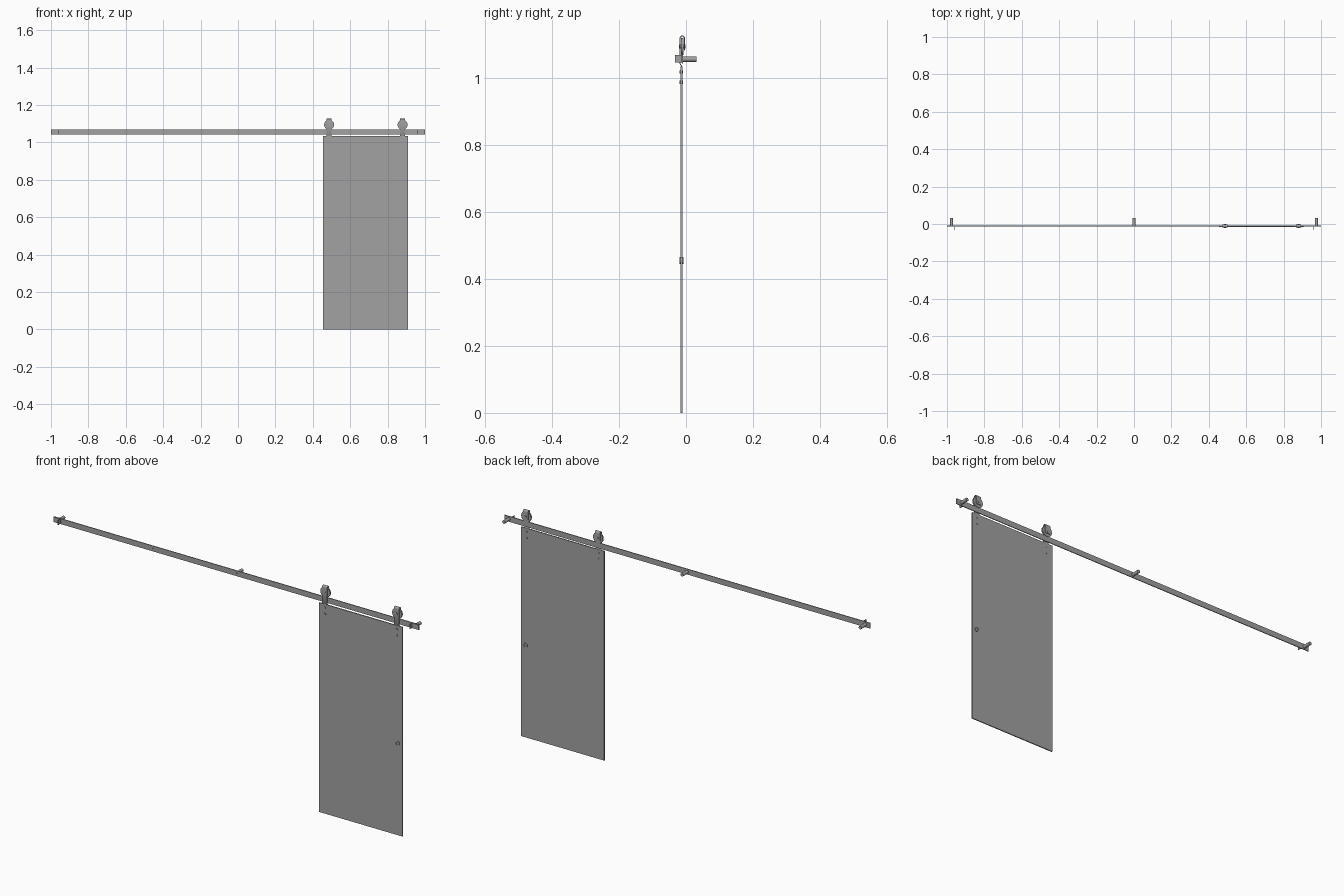
import bpy, bmesh, math
from mathutils import Matrix, Vector

cube = bpy.data.objects.get("Cube")
if cube:
    bpy.data.objects.remove(cube, do_unlink=True)

# One brushed grey finish for everything
grey = bpy.data.materials.new("brushed_grey")
grey.use_nodes = True
colour = (0.36, 0.36, 0.36, 1)
grey.diffuse_color = colour
grey.node_tree.nodes["Principled BSDF"].inputs["Base Color"].default_value = colour


def finish(name, bm, smooth=False):
    bmesh.ops.recalc_face_normals(bm, faces=bm.faces[:])
    mesh = bpy.data.meshes.new(name)
    bm.to_mesh(mesh)
    bm.free()
    mesh.materials.append(grey)
    ob = bpy.data.objects.new(name, mesh)
    bpy.context.collection.objects.link(ob)
    if smooth:
        bpy.ops.object.select_all(action='DESELECT')
        ob.select_set(True)
        bpy.context.view_layer.objects.active = ob
        bpy.ops.object.shade_smooth_by_angle(angle=math.radians(35))
    return ob


def box(name, x, y, z):
    """Box from (min, max) ranges."""
    bm = bmesh.new()
    bmesh.ops.create_cube(bm, size=1)
    for v in bm.verts:
        v.co = [lo + (c + 0.5) * (hi - lo) for c, (lo, hi) in zip(v.co, (x, y, z))]
    return finish(name, bm)


def turned(name, x, z, profile, steps=32):
    """Closed turned part about the y axis; profile is (radius, y) pairs."""
    bm = bmesh.new()
    rings = []
    for i in range(steps):
        a = math.tau * i / steps
        rings.append([bm.verts.new((x + r * math.cos(a), y, z + r * math.sin(a)))
                      for r, y in profile])
    n = len(profile)
    for i in range(steps):
        a, b = rings[i], rings[(i + 1) % steps]
        for j in range(n):
            k = (j + 1) % n
            bm.faces.new((a[j], a[k], b[k], b[j]))
    bmesh.ops.remove_doubles(bm, verts=bm.verts[:], dist=1e-6)
    return finish(name, bm, True)


def rod(name, x, z, radius, y0, y1, steps=24):
    return turned(name, x, z, [(0, y0), (radius, y0), (radius, y1), (0, y1)], steps)


def strap(name, x, path, width, thick):
    """Flat bar following a (y, z) path."""
    bm = bmesh.new()
    pts = [Vector(p) for p in path]
    rows = []
    for i, p in enumerate(pts):
        d = (pts[min(i + 1, len(pts) - 1)] - pts[max(i - 1, 0)]).normalized()
        side = Vector((-d.y, d.x)) * thick / 2
        corners = [(s, p + side * t) for s, t in ((-1, -1), (1, -1), (1, 1), (-1, 1))]
        rows.append([bm.verts.new((x + s * width / 2, q.x, q.y)) for s, q in corners])
    for a, b in zip(rows, rows[1:]):
        for j in range(4):
            k = (j + 1) % 4
            bm.faces.new((a[j], a[k], b[k], b[j]))
    bm.faces.new(rows[0])
    bm.faces.new(rows[-1])
    return finish(name, bm, True)


# Door panel and track
door_x = (0.455, 0.91)
box("door_panel", door_x, (-0.016, -0.011), (0, 1.035))
box("rail", (-1, 1), (-0.0125, -0.0085), (1.043, 1.07))

# Wall spacers with bolt heads on the rail
for x, label in ((-0.975, "right"), (0, "middle"), (0.975, "left")):
    rod(label + "_wall_spacer", x, 1.056, 0.008, -0.0085, 0.032)
    rod(label + "_rail_bolt", x, 1.056, 0.005, -0.0145, -0.0125, 6)
rod("spare_rail_bolt", -0.46, 1.056, 0.004, -0.0145, -0.0125, 6)

# Angled end stops
for s, label in ((-1, "right"), (1, "left")):
    box(label + "_stop_plate", sorted((s * 0.96, s * 0.998)), (-0.0145, -0.0125), (1.046, 1.068))
    box(label + "_stop_flange", sorted((s * 0.96, s * 0.963)), (-0.033, -0.0125), (1.046, 1.069))

# Hangers: grooved wheel, folded strap, axle and door bolts
mid, bend, top = -0.011, 0.0065, 1.119
arc = [(mid - bend * math.cos(math.pi * i / 12), top + bend * math.sin(math.pi * i / 12))
       for i in range(13)]
path = [(-0.0135, 0.975), (-0.0135, 1.036), (-0.0175, 1.042)] + arc + [(mid + bend, 1.082)]
wheel = [(0, -0.004), (0.0265, -0.004), (0.0265, -0.0025), (0.0245, -0.002),
         (0.0245, 0.002), (0.0265, 0.0025), (0.0265, 0.004), (0, 0.004)]
for x, label in ((0.487, "right"), (0.88, "left")):
    turned(label + "_wheel", x, 1.0945, [(r, y + mid) for r, y in wheel])
    strap(label + "_hanger_strap", x, path, 0.028, 0.003)
    rod(label + "_axle", x, 1.0945, 0.006, -0.021, -0.001, 12)
    for z, part in ((0.987, "lower"), (1.018, "upper")):
        rod(f"{label}_{part}_door_bolt", x, z, 0.005, -0.0195, -0.0095, 12)

# Ring finger pull through the door edge
turned("finger_pull", 0.885, 0.455,
       [(0.008, -0.0195), (0.011, -0.0195), (0.011, -0.0075), (0.008, -0.0075)])
